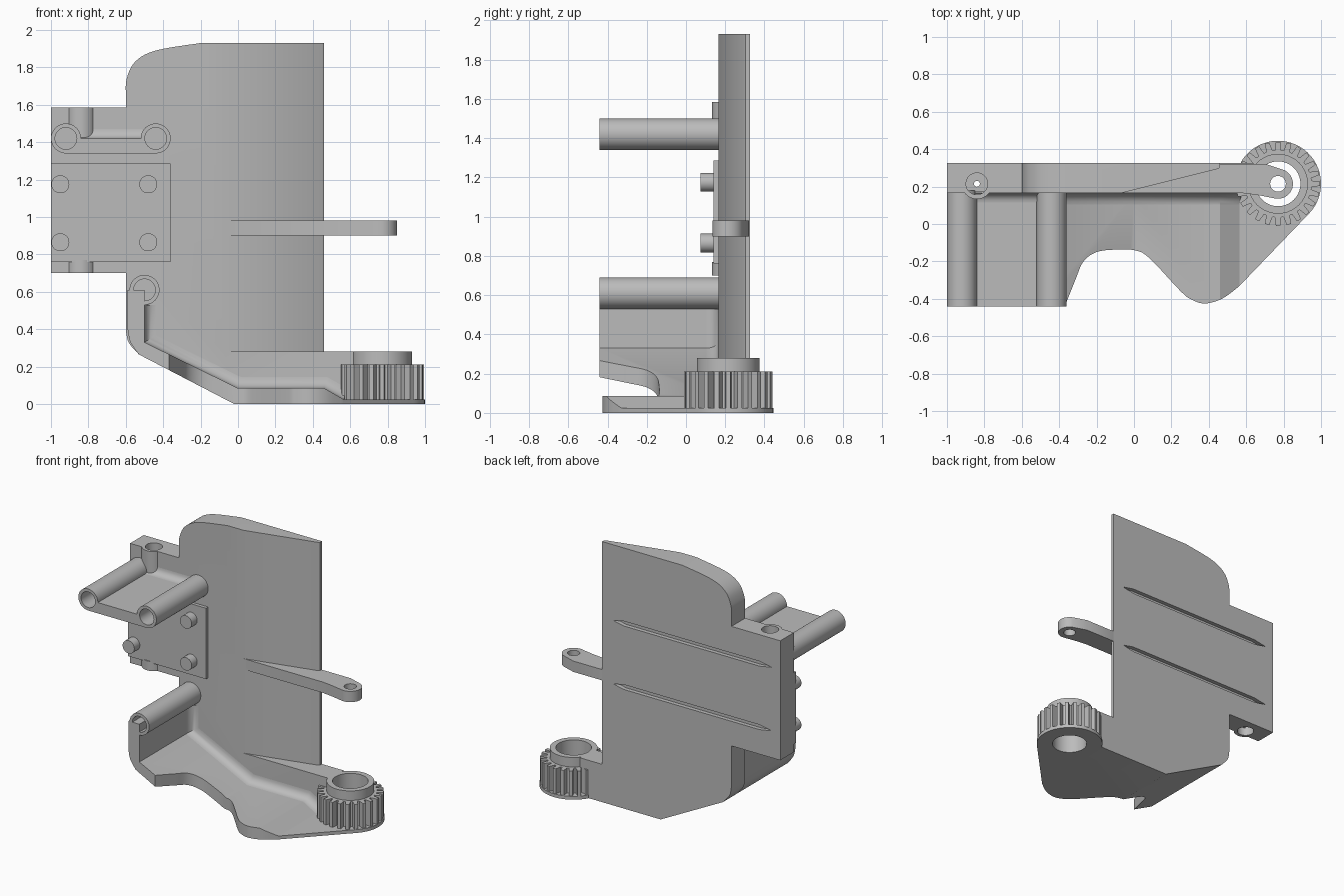
import bpy, bmesh
from math import sin, cos, pi, radians
from mathutils import Vector

if "Cube" in bpy.data.objects:
    bpy.data.objects.remove(bpy.data.objects["Cube"])

grey = bpy.data.materials.new("plain grey")
grey.use_nodes = True
grey.diffuse_color = (0.5, 0.5, 0.5, 1)
grey.node_tree.nodes["Principled BSDF"].inputs["Base Color"].default_value = (0.5, 0.5, 0.5, 1)

FRONT, BACK = 0.165, 0.325      # depth range of the main plate
GX, GY = 0.77, 0.215            # hinge axis
POST_R, BORE_R = 0.08, 0.058


def make(name, bm):
    bmesh.ops.recalc_face_normals(bm, faces=bm.faces)
    me = bpy.data.meshes.new(name)
    bm.to_mesh(me)
    bm.free()
    me.materials.append(grey)
    ob = bpy.data.objects.new(name, me)
    bpy.context.collection.objects.link(ob)
    return ob


def prism(name, pts, lo, hi, axis="z"):
    """Extrude a flat outline along z, or an (x, z) outline along y."""
    place = (lambda p, h: (p[0], p[1], h)) if axis == "z" else (lambda p, h: (p[0], h, p[1]))
    bm = bmesh.new()
    a = [bm.verts.new(place(p, lo)) for p in pts]
    b = [bm.verts.new(place(p, hi)) for p in pts]
    bm.faces.new(a)
    bm.faces.new(b)
    for i in range(len(pts)):
        j = (i + 1) % len(pts)
        bm.faces.new((a[i], a[j], b[j], b[i]))
    return make(name, bm)


def arc(cx, cy, r, a0, a1, n=12):
    angles = [radians(a0 + (a1 - a0) * i / n) for i in range(n + 1)]
    return [(cx + r * cos(a), cy + r * sin(a)) for a in angles]


def rod(name, cx, cy, r, lo, hi, axis="z", n=40):
    return prism(name, arc(cx, cy, r, 0, 360, n)[:-1], lo, hi, axis)


def boolean(ob, cutters, op="DIFFERENCE"):
    for c in cutters:
        m = ob.modifiers.new("cut", "BOOLEAN")
        m.object, m.operation, m.solver = c, op, "EXACT"
    dg = bpy.context.evaluated_depsgraph_get()
    me = bpy.data.meshes.new_from_object(ob.evaluated_get(dg))
    ob.modifiers.clear()
    ob.data = me
    for c in cutters:
        bpy.data.objects.remove(c)
    return ob


def smooth_path(pts, n=5):
    """Catmull-Rom curve through the points."""
    p = [Vector(q) for q in [pts[0]] + pts + [pts[-1]]]
    out = []
    for i in range(1, len(p) - 2):
        a, b, c, d = p[i - 1:i + 3]
        for k in range(n):
            t = k / n
            out.append((b * 2 + (c - a) * t + (a * 2 - b * 5 + c * 4 - d) * t**2
                        + (b * 3 - a - c * 3 + d) * t**3) / 2)
    return [tuple(v) for v in out] + [pts[-1]]


def fillet(name, path, r):
    """Concave strip where a ledge along the (x, z) path meets the plate."""
    section = [(r * (1 - sin(t)), FRONT - r * (1 - cos(t))) for t in [k * pi / 12 for k in range(7)]]
    section += [(-0.01, FRONT - r), (-0.01, FRONT + 0.01), (r, FRONT + 0.01)]
    p = [Vector(q) for q in path]
    bm = bmesh.new()
    rings = []
    for i, q in enumerate(p):
        d0 = (p[max(i, 1)] - p[max(i, 1) - 1]).normalized()
        k = min(i, len(p) - 2)
        d1 = (p[k + 1] - p[k]).normalized()
        n0, n1 = Vector((-d0.y, d0.x)), Vector((-d1.y, d1.x))
        miter = (n0 + n1) / (1 + n0.dot(n1))
        rings.append([bm.verts.new((q.x + miter.x * d, y, q.y + miter.y * d)) for d, y in section])
    for a, b in zip(rings, rings[1:]):
        for i in range(len(a)):
            j = (i + 1) % len(a)
            bm.faces.new((a[i], a[j], b[j], b[i]))
    bm.faces.new(rings[0])
    bm.faces.new(rings[-1])
    return make(name, bm)


# Main plate with side block and the low wall towards the gear
corner = smooth_path([(-0.2, 1.93), (-0.44, 1.89), (-0.55, 1.83), (-0.595, 1.74), (-0.6, 1.66)])
lower = smooth_path([(-0.6, 0.4), (-0.585, 0.33), (-0.53, 0.265)], 6)
plate = prism("main_plate", [(0.46, 0.28), (0.46, 1.93)] + corner
              + [(-0.6, 1.585), (-1, 1.585), (-1, 0.7), (-0.6, 0.7)]
              + lower + [(-0.02, 0), (0.64, 0), (0.64, 0.28)], FRONT, BACK, "y")
wedge = [(-0.07, FRONT), (0.45, 0.295), (0.47, 0.312), (0.47, 0.1), (-0.07, 0.1)]
cuts = [prism("cutter", wedge, lo, hi) for lo, hi in ((0.28, 0.9), (0.98, 2))]
for z in (0.9, 1.37):
    slot = [(-0.93, z), (-0.83, z - 0.018), (0.28, z - 0.018), (0.37, z), (0.28, z + 0.018), (-0.83, z + 0.018)]
    cuts.append(prism("cutter", slot, BACK - 0.03, BACK + 0.05, "y"))


def bore_cutters():
    return [rod("cutter", -0.84, GY, BORE_R, 1.46, 1.7),
            rod("cutter", -0.84, GY, BORE_R, 0.6, 0.8),
            rod("cutter", -0.84, GY, 0.016, 0.5, 1.8, n=16)]


boolean(plate, cuts + bore_cutters())

# Pin bosses at the top and bottom of the side block
for name, lo, hi in (("upper_boss", 1.42, 1.585), ("lower_boss", 0.7, 0.77)):
    boolean(rod(name, -0.84, GY, 0.082, lo, hi), bore_cutters())

# Hollow posts and the web joining the upper pair
for name, x, z in (("upper_right_post", -0.92, 1.42), ("upper_left_post", -0.44, 1.42), ("lower_post", -0.5, 0.61)):
    post = rod(name, x, z, POST_R, -0.44, 0.18, "y")
    boolean(post, [rod("cutter", x, z, BORE_R, -0.6, 0.1, "y")])
web = prism("post_web", [(-0.92, 1.34), (-0.44, 1.34), (-0.44, 1.42), (-0.92, 1.42)], -0.44, 0.17, "y")
boolean(web, [rod("cutter", x, 1.42, 0.07, -0.6, 0.3, "y") for x in (-0.92, -0.44)])
fillet("web_fillet", [(-0.85, 1.42), (-0.51, 1.42)], 0.05)

# Mounting pad with four pins
prism("mounting_pad", [(-1, 0.76), (-0.36, 0.76), (-0.36, 1.285), (-1, 1.285)], 0.14, 0.17, "y")
for x in (-0.95, -0.48):
    for z in (0.865, 1.175):
        rod("pad_pin", x, z, 0.048, 0.075, 0.15, "y", 28)

# Curved shelf: front profile limited to the plan outline
inner = [(-0.5, 0.53), (-0.5, 0.33), (0, 0.085), (0.46, 0.085), (0.565, 0.025)]
shelf = prism("bottom_shelf", [(-0.59, 0.61)] + smooth_path([(-0.59, 0.4), (-0.575, 0.33), (-0.53, 0.265)])
              + [(-0.02, 0), (1.05, 0), (1.05, 0.025)] + inner[::-1] + [(-0.5, 0.61)], -0.5, 0.5, "y")
edge = smooth_path([(-0.37, -0.44), (-0.35, -0.39), (-0.31, -0.29), (-0.27, -0.2), (-0.2, -0.15), (-0.1, -0.137),
                    (0, -0.14), (0.08, -0.18), (0.25, -0.36), (0.31, -0.405), (0.38, -0.425), (0.47, -0.4),
                    (0.56, -0.335)])
plan = [(-0.7, 0.17), (-0.7, -0.44)] + edge + arc(GX, GY, 0.23, -43, 150, 30) + [(0.57, 0.17)]
boolean(shelf, [prism("cutter", plan, -0.1, 0.8)], "INTERSECT")
boolean(shelf, [rod("cutter", GX, GY, 0.12, -0.1, 0.2)])
fillet("shelf_fillet", inner, 0.06)

# Toothed hinge barrel and collar
TEETH = 24
outline = []
for i in range(TEETH):
    for frac, r in ((-0.36, 0.18), (-0.2, 0.225), (0.2, 0.225), (0.36, 0.18)):
        a = 2 * pi * (i + frac) / TEETH
        outline.append((GX + r * cos(a), GY + r * sin(a)))
boolean(prism("gear", outline, 0.02, 0.21), [rod("cutter", GX, GY, 0.12, -0.1, 0.5)])
boolean(rod("gear_collar", GX, GY, 0.16, 0.2, 0.28), [rod("cutter", GX, GY, 0.12, -0.1, 0.5)])

# Hinge arm with eyelet
arm = prism("hinge_arm", [(-0.05, FRONT), (0.58, FRONT), (0.66, 0.155)] + arc(GX, GY, POST_R, -105, 65, 20)
            + [(0.7, 0.322), (0.4, 0.322)], 0.9, 0.98)
boolean(arm, [rod("cutter", GX, GY, 0.042, 0.8, 1.1, n=24)])

# Smooth the round walls, keep hard edges
bpy.ops.object.select_all(action="DESELECT")
for ob in bpy.context.collection.objects:
    if ob.type == "MESH" and ob.data.materials and ob.data.materials[0] == grey:
        ob.select_set(True)
        bpy.context.view_layer.objects.active = ob
bpy.ops.object.shade_smooth_by_angle(angle=radians(28))
